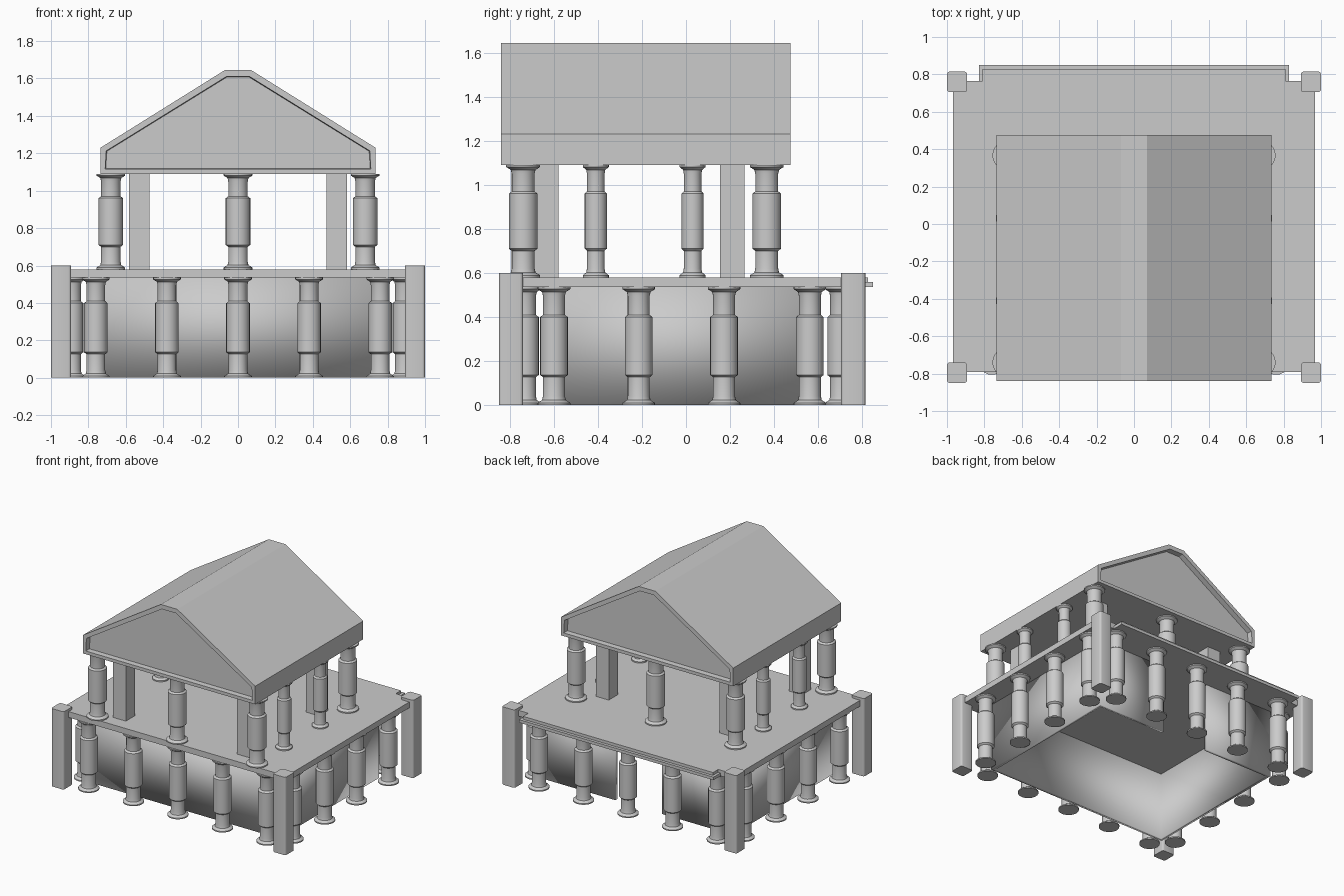
import bpy, bmesh, math

if "Cube" in bpy.data.objects:
    bpy.data.objects.remove(bpy.data.objects["Cube"])


def make_object(name, bm):
    bmesh.ops.recalc_face_normals(bm, faces=bm.faces)
    mesh = bpy.data.meshes.new(name)
    bm.to_mesh(mesh)
    bm.free()
    obj = bpy.data.objects.new(name, mesh)
    bpy.context.collection.objects.link(obj)
    return obj


def smooth(obj, angle):
    bpy.ops.object.select_all(action='DESELECT')
    obj.select_set(True)
    bpy.context.view_layer.objects.active = obj
    bpy.ops.object.shade_smooth_by_angle(angle=math.radians(angle))


def box(name, x0, x1, y0, y1, z0, z1, bevel=0):
    bm = bmesh.new()
    bmesh.ops.create_cube(bm, size=1)
    for v in bm.verts:
        v.co = (x1 if v.co.x > 0 else x0, y1 if v.co.y > 0 else y0, z1 if v.co.z > 0 else z0)
    if bevel:
        upright = [e for e in bm.edges if abs(e.verts[0].co.z - e.verts[1].co.z) > 0.01]
        bmesh.ops.bevel(bm, geom=upright, offset=bevel, segments=3, profile=0.5, affect='EDGES')
    obj = make_object(name, bm)
    if bevel:
        smooth(obj, 40)
    return obj


def prism(points, offset):
    """Extrude a closed outline of 3D points along an offset."""
    bm = bmesh.new()
    face = bm.faces.new([bm.verts.new(p) for p in points])
    ext = bmesh.ops.extrude_face_region(bm, geom=[face], use_keep_orig=True)
    bmesh.ops.translate(bm, vec=offset, verts=[g for g in ext['geom'] if isinstance(g, bmesh.types.BMVert)])
    bmesh.ops.recalc_face_normals(bm, faces=bm.faces)
    return bm


def column(name, x, y, z0, z1, scale=1.0, sides=24):
    h = z1 - z0
    half = [(0.074, 0), (0.074, 0.009), (0.054, 0.022), (0.05, 0.04), (0.05, 0.235 * h), (0.063, 0.255 * h)]
    profile = half + [(r, h - z) for r, z in reversed(half)]
    bm = bmesh.new()
    rings = []
    for r, z in profile:
        rings.append([bm.verts.new((x + r * scale * math.cos(math.tau * i / sides),
                                    y + r * scale * math.sin(math.tau * i / sides), z0 + z))
                      for i in range(sides)])
    for a, b in zip(rings, rings[1:]):
        for i in range(sides):
            j = (i + 1) % sides
            bm.faces.new((a[i], a[j], b[j], b[i]))
    bm.faces.new(rings[0])
    bm.faces.new(rings[-1])
    smooth(make_object(name, bm), 35)


FLOOR, DECK, EAVE = 0.535, 0.58, 1.09

# Deck with stepped back edge
box("deck", -0.967, 0.967, -0.79, 0.765, FLOOR, DECK)
box("deck_back_step_low", -0.83, 0.83, 0.765, 0.85, FLOOR, 0.558)
box("deck_back_step_high", -0.81, 0.81, 0.765, 0.828, 0.558, DECK)

# Corner posts and upper square pillars
for side, s in (("left", -1), ("right", 1)):
    for end, y in (("front", -0.795), ("back", 0.76)):
        x = s * 0.946
        box(f"corner_post_{end}_{side}", x - 0.054, x + 0.054, y - 0.055, y + 0.055, 0, 0.6, 0.015)
    for end, y in (("front", -0.635), ("back", 0.21)):
        x = s * 0.528
        box(f"pillar_{end}_{side}", x - 0.055, x + 0.055, y - 0.055, y + 0.055, DECK, EAVE)

# Lower room walls with a doorway at the back
X, Y0, Y1, D, T = 0.80, -0.645, 0.575, 0.2, 0.025
right_half = [(D, Y1 - T), (D, Y1), (X, Y1), (X, Y0)]
inner_half = [(X - T, Y0 + T), (X - T, Y1 - T)]
outline = (right_half[1:] + [(-x, y) for x, y in reversed(right_half)]
           + [(-x, y) for x, y in reversed(inner_half)] + inner_half + right_half[:1])
walls = make_object("lower_walls", prism([(x, y, 0) for x, y in outline], (0, 0, FLOOR)))
smooth(walls, 180)

# Lower colonnade
for i in range(5):
    column(f"lower_front_column_{i}", -0.76 + 0.38 * i, -0.732, 0, FLOOR)
    column(f"lower_back_column_{i}", -0.76 + 0.38 * i, 0.705, 0, FLOOR)
for i, y in enumerate((-0.6, -0.215, 0.173, 0.563)):
    for side, s in (("left", -1), ("right", 1)):
        column(f"lower_{side}_column_{i}", s * 0.89, y, 0, FLOOR)

# Upper colonnade
for i, x in enumerate((-0.68, 0, 0.68)):
    column(f"upper_front_column_{i}", x, -0.74, DECK, EAVE, 1.04)
    column(f"upper_back_column_{i}", x, 0.367, DECK, EAVE, 1.04)
for i, y in enumerate((-0.41, 0.03)):
    for side, s in (("left", -1), ("right", 1)):
        column(f"upper_{side}_column_{i}", s * 0.68, y, DECK, EAVE, 0.8)

# Gabled roof with recessed pediments at both ends
gable = [(0.735, EAVE), (0.735, 1.23), (0.07, 1.645)]
gable += [(-x, z) for x, z in reversed(gable)]
bm = prism([(x, -0.84, z) for x, z in gable], (0, 1.315, 0))
ends = [f for f in bm.faces if abs(f.normal.y) > 0.9]
bmesh.ops.inset_individual(bm, faces=ends, thickness=0.035, depth=0)
bmesh.ops.inset_individual(bm, faces=ends, thickness=0.004, depth=-0.04)
make_object("roof", bm)
